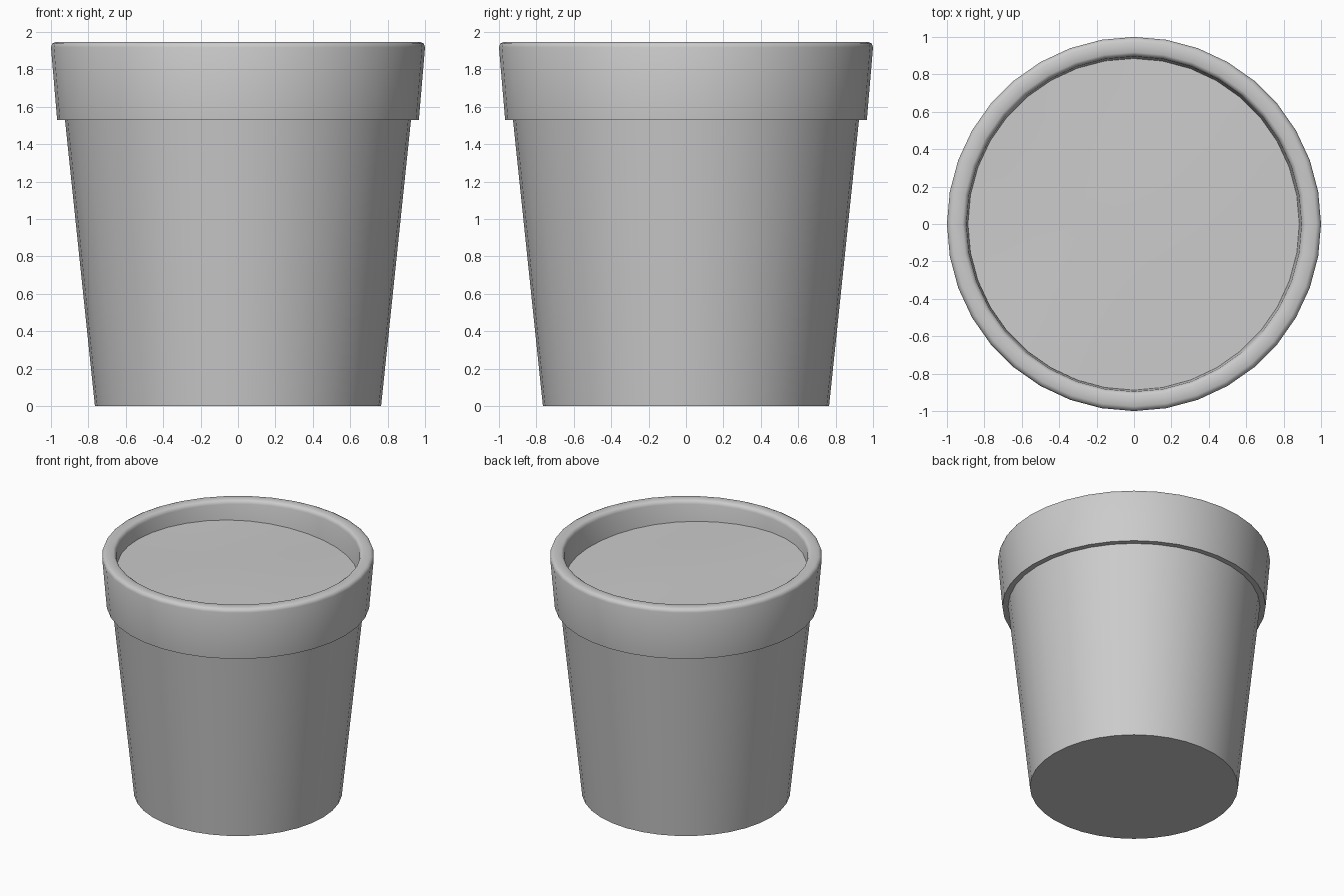
import bpy, bmesh, math

if "Cube" in bpy.data.objects:
    bpy.data.objects.remove(bpy.data.objects["Cube"])

SIDES = 36


def ring(bm, r, height):
    """One circle of vertices; height is a function of x, y."""
    verts = []
    for i in range(SIDES):
        a = 2 * math.pi * i / SIDES
        x, y = r * math.cos(a), r * math.sin(a)
        verts.append(bm.verts.new((x, y, height(x, y))))
    return verts


def bridge(bm, a, b):
    for i in range(SIDES):
        j = (i + 1) % SIDES
        bm.faces.new((a[i], a[j], b[j], b[i]))


def finish(bm, name, angle):
    bmesh.ops.recalc_face_normals(bm, faces=bm.faces)
    mesh = bpy.data.meshes.new(name)
    bm.to_mesh(mesh)
    bm.free()
    obj = bpy.data.objects.new(name, mesh)
    bpy.context.collection.objects.link(obj)
    bpy.ops.object.select_all(action='DESELECT')
    bpy.context.view_layer.objects.active = obj
    obj.select_set(True)
    bpy.ops.object.shade_smooth_by_angle(angle=math.radians(angle))
    return obj


# Pot: tapered body, collar with softened lip, inner wall and hidden floor
profile = [(0.765, 0), (0.925, 1.53), (0.967, 1.53), (1.0, 1.918),
           (0.993, 1.938), (0.975, 1.947), (0.918, 1.947),
           (0.903, 1.938), (0.896, 1.918), (0.878, 1.66)]
bm = bmesh.new()
rings = [ring(bm, r, lambda x, y, z=z: z) for r, z in profile]
for a, b in zip(rings, rings[1:]):
    bridge(bm, a, b)
bm.faces.new(rings[0][::-1])
bm.faces.new(rings[-1])
finish(bm, "flower_pot", 50)


# Soil: gently tilted, slightly uneven disc
def soil_height(x, y):
    return (1.785 - 0.045 * x - 0.026 * y
            + 0.008 * math.sin(3 * x + 1) * math.cos(2.5 * y))


bm = bmesh.new()
rings = [ring(bm, 0.888 * k / 6, soil_height) for k in range(1, 7)]
for a, b in zip(rings, rings[1:]):
    bridge(bm, a, b)
centre = bm.verts.new((0, 0, soil_height(0, 0)))
for i in range(SIDES):
    bm.faces.new((centre, rings[0][i], rings[0][(i + 1) % SIDES]))
soil = finish(bm, "soil", 60)
if soil.data.polygons[0].normal.z < 0:
    soil.data.flip_normals()
